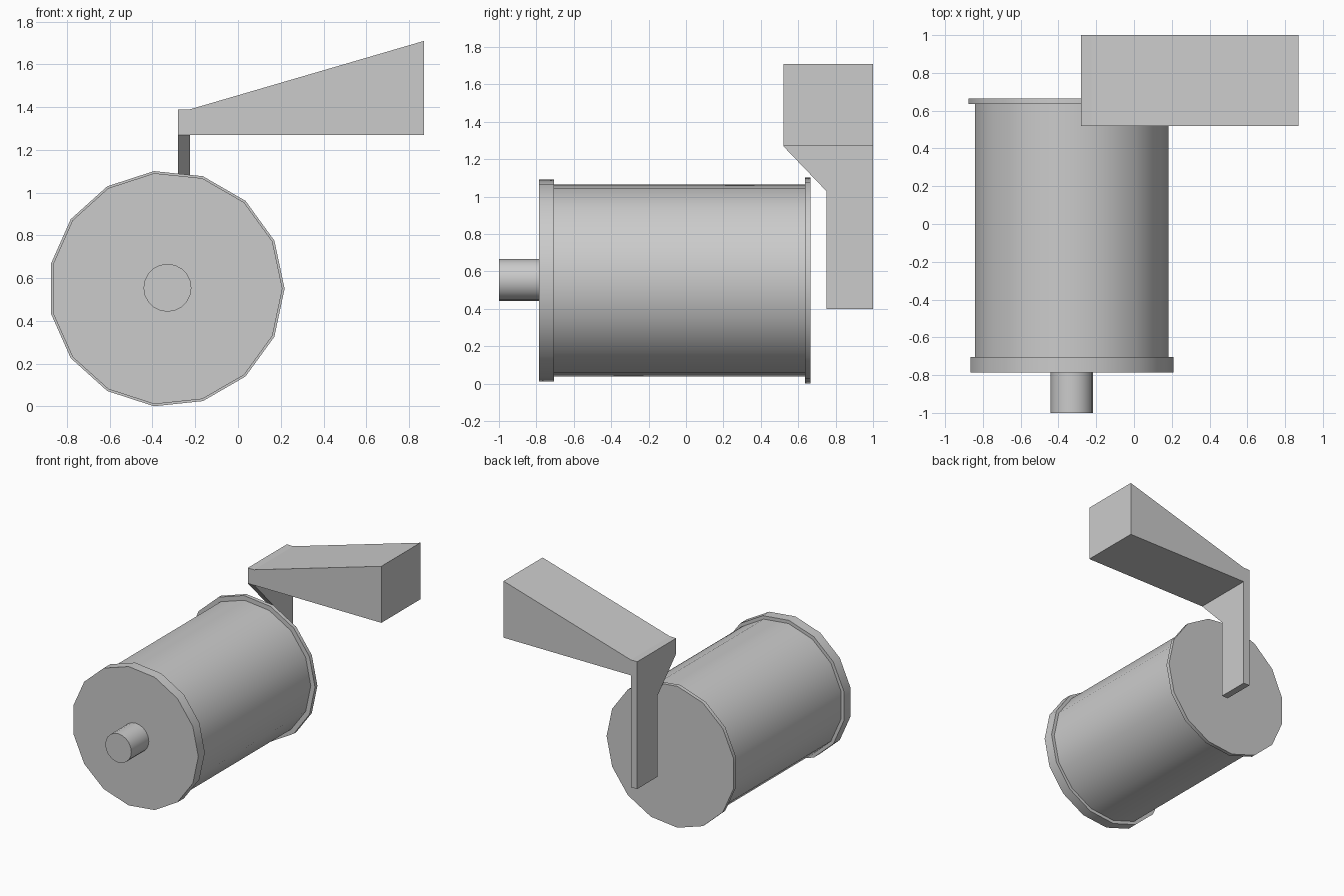
import bpy, bmesh
from math import cos, sin, tau, radians

if "Cube" in bpy.data.objects:
    bpy.data.objects.remove(bpy.data.objects["Cube"])


def finish(name, bm, smooth=True):
    bmesh.ops.recalc_face_normals(bm, faces=bm.faces)
    mesh = bpy.data.meshes.new(name)
    bm.to_mesh(mesh)
    bm.free()
    obj = bpy.data.objects.new(name, mesh)
    bpy.context.collection.objects.link(obj)
    if smooth:
        bpy.ops.object.select_all(action='DESELECT')
        obj.select_set(True)
        bpy.context.view_layer.objects.active = obj
        bpy.ops.object.shade_smooth_by_angle(angle=radians(30))
    return obj


def loft(bm, rings):
    """Skin a list of equal-length vertex rings and cap both ends."""
    rings = [[bm.verts.new(p) for p in ring] for ring in rings]
    n = len(rings[0])
    for a, b in zip(rings, rings[1:]):
        for i in range(n):
            j = (i + 1) % n
            bm.faces.new((a[i], a[j], b[j], b[i]))
    bm.faces.new(rings[0])
    bm.faces.new(rings[-1])


def turned(name, profile, sides, cx=-0.335, cz=0.551):
    """Turn a (y, radius) profile around an axis parallel to y."""
    bm = bmesh.new()
    loft(bm, [[(cx + r * cos(tau * i / sides), y, cz + r * sin(tau * i / sides))
               for i in range(sides)] for y, r in profile])
    return finish(name, bm)


# Drum with a thick front flange and a thin, slightly larger rear flange
turned("drum", [(-0.785, 0.543), (-0.705, 0.543), (-0.705, 0.517),
                (0.635, 0.517), (0.635, 0.553), (0.665, 0.553)], 15)

# Front axle stub
turned("axle", [(-1.0, 0.112), (-0.785, 0.112)], 20, cx=-0.33, cz=0.555)

# Crank: thin upright arm that flares forward under the handle
bm = bmesh.new()
x0, x1, back = -0.28, -0.225, 1.0
arm = [(0.40, 0.75), (1.03, 0.75), (1.27, 0.52), (1.39, 0.52)]
loft(bm, [[(x0, y, z), (x1, y, z), (x1, back, z), (x0, back, z)] for z, y in arm])

# Wedge handle extruded from the top of the arm and growing taller outward
side = [f for f in bm.faces
        if all(abs(v.co.x - x1) < 1e-4 and v.co.z > 1.2 for v in f.verts)]
new = bmesh.ops.extrude_face_region(bm, geom=side)["geom"]
bmesh.ops.delete(bm, geom=side, context='FACES_ONLY')
for v in new:
    if isinstance(v, bmesh.types.BMVert):
        v.co.x = 0.87
        if v.co.z > 1.3:
            v.co.z = 1.71
finish("crank_handle", bm, smooth=False)
